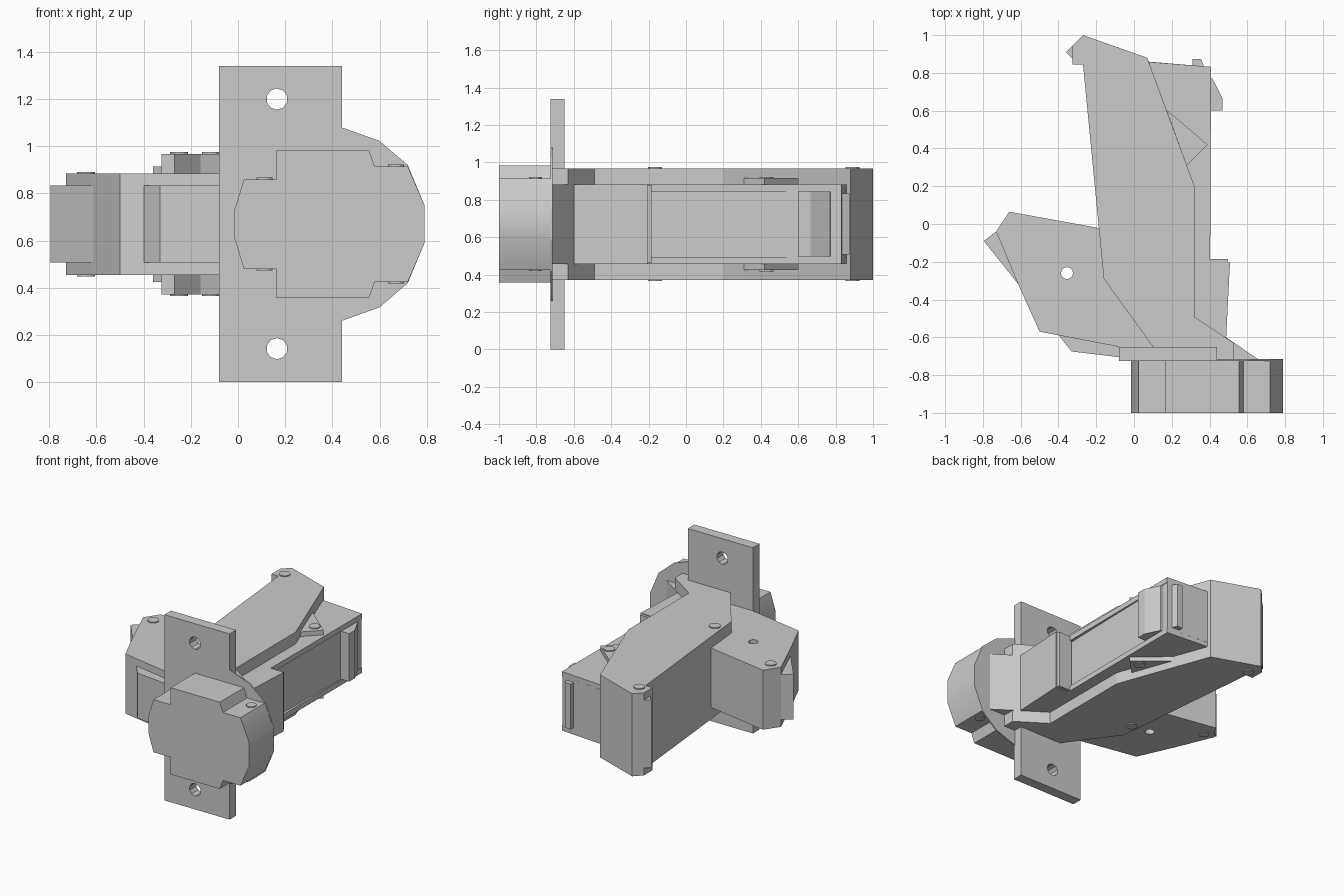
import bpy, bmesh, math
from mathutils import Matrix

if "Cube" in bpy.data.objects:
    bpy.data.objects.remove(bpy.data.objects["Cube"])

ZC = 0.67  # the model mirrors about this height


def finish(name, bm):
    bmesh.ops.recalc_face_normals(bm, faces=bm.faces)
    me = bpy.data.meshes.new(name)
    bm.to_mesh(me)
    bm.free()
    ob = bpy.data.objects.new(name, me)
    bpy.context.collection.objects.link(ob)
    return ob


def prism(name, pts, lo, hi, axis='z'):
    """Extrude an outline: (x, y) along z, or (x, z) along y."""
    bm = bmesh.new()
    vs = [bm.verts.new((a, b, lo) if axis == 'z' else (a, lo, b)) for a, b in pts]
    face = bm.faces.new(vs)
    ext = bmesh.ops.extrude_face_region(bm, geom=[face])
    d = (0, 0, hi - lo) if axis == 'z' else (0, hi - lo, 0)
    bmesh.ops.translate(bm, vec=d, verts=[g for g in ext['geom'] if isinstance(g, bmesh.types.BMVert)])
    return finish(name, bm)


def slab(name, pts, half):
    return prism(name, pts, ZC - half, ZC + half)


def mirrored(half_pts):
    """Close an (x, z offset) upper outline with its mirror image."""
    up = [(x, ZC + z) for x, z in half_pts]
    return up + [(x, ZC - z) for x, z in reversed(half_pts)]


def cylinder(name, loc, r, depth, sides, along_y=False):
    bm = bmesh.new()
    m = Matrix.Translation(loc)
    if along_y:
        m = m @ Matrix.Rotation(math.pi / 2, 4, 'X')
    bmesh.ops.create_cone(bm, cap_ends=True, segments=sides, radius1=r, radius2=r, depth=depth, matrix=m)
    return finish(name, bm)


def drill(ob, cutter):
    cutter.hide_render = True
    mod = ob.modifiers.new("hole", 'BOOLEAN')
    mod.object = cutter
    mod.operation = 'DIFFERENCE'
    mod.solver = 'EXACT'
    bpy.context.view_layer.objects.active = ob
    bpy.ops.object.modifier_apply(modifier=mod.name)
    bpy.data.objects.remove(cutter)


# Mounting plate with two screw holes
plate = prism("mounting_plate", [(-0.08, 0), (0.44, 0), (0.44, 1.34), (-0.08, 1.34)], -0.725, -0.65, 'y')
for z in (0.142, 1.2):
    drill(plate, cylinder("hole_cutter", (0.165, -0.69, z), 0.045, 0.3, 10, True))

# Thin rounded flange beside the plate
prism("round_flange", mirrored([(0.3, 0.41), (0.44, 0.41), (0.6, 0.353), (0.72, 0.25), (0.79, 0.082)]),
      -0.725, -0.715, 'y')

# Front plug with stepped sides and a rounded right end
plug = prism("front_plug", mirrored([(-0.015, 0.06), (0.025, 0.19), (0.163, 0.19), (0.163, 0.313),
             (0.555, 0.313), (0.58, 0.245), (0.72, 0.245), (0.79, 0.082)]), -1.0, -0.72, 'y')
bpy.ops.object.select_all(action='DESELECT')
plug.select_set(True)
bpy.context.view_layer.objects.active = plug
bpy.ops.object.shade_smooth_by_angle(angle=math.radians(30))

# Long centre housing
slab("main_housing", [(-0.27, 1.0), (0.07, 0.88), (0.28, 0.31), (0.32, 0.2), (0.32, -0.49), (0.53, -0.63),
     (0.53, -0.72), (0.1, -0.72), (0.1, -0.65), (-0.16, -0.29), (-0.27, 0.845), (-0.325, 0.845),
     (-0.325, 0.945)], 0.298)
slab("end_clip", [(-0.31, 0.96), (-0.36, 0.91), (-0.32, 0.87)], 0.245)

# Left angled housing with its through hole, side tab and lower tab
left = slab("left_housing", [(-0.66, 0.065), (-0.15, -0.028), (-0.12, -0.29), (0.13, -0.65), (-0.08, -0.65),
            (-0.5, -0.57), (-0.615, -0.315), (-0.73, -0.04)], 0.215)
drill(left, cylinder("hole_cutter", (-0.355, -0.26, ZC), 0.032, 1.0, 12))
slab("left_side_tab", [(-0.73, -0.04), (-0.795, -0.09), (-0.615, -0.315)], 0.163)
slab("left_lower_tab", [(-0.4, -0.588), (-0.33, -0.675), (-0.08, -0.705), (-0.04, -0.64), (-0.1, -0.64)], 0.163)

# Right housing: core with a lip above and below forming the shallow channel
slab("right_core", [(0.07, 0.86), (0.405, 0.832), (0.4, 0.6), (0.382, -0.2), (0.38, -0.5), (0.2, -0.5),
     (0.2, 0.3)], 0.18)
for name, lo in (("right_upper_lip", ZC + 0.175), ("right_lower_lip", ZC - 0.213)):
    prism(name, [(0.08, 0.858), (0.408, 0.832), (0.403, -0.2), (0.403, -0.5), (0.2, -0.5), (0.2, 0.3)],
          lo, lo + 0.038)

# Right foot block, its rib and end details
slab("right_foot", [(0.3, -0.2), (0.508, -0.205), (0.488, -0.6), (0.66, -0.718), (0.3, -0.718)], 0.213)
slab("right_foot_rib", [(0.39, -0.185), (0.497, -0.185), (0.5, -0.21), (0.39, -0.21)], 0.208)
slab("right_side_clip", [(0.4, 0.775), (0.415, 0.77), (0.468, 0.665), (0.468, 0.6), (0.395, 0.6)], 0.173)
slab("right_end_rib", [(0.31, 0.835), (0.31, 0.873), (0.355, 0.873), (0.37, 0.835)], 0.163)
slab("triangle_latch", [(0.172, 0.605), (0.39, 0.42), (0.28, 0.31)], 0.246)

# Low round pegs on the top and bottom surfaces: x, y, surface offset
pegs = {"end": (-0.25, 0.89, 0.298), "housing": (-0.115, -0.165, 0.298), "left": (-0.645, -0.045, 0.215),
        "latch": (0.31, 0.43, 0.246), "plug_left": (0.112, -0.775, 0.19), "plug_right": (0.67, -0.805, 0.245)}
for key, (x, y, dz) in pegs.items():
    r = 0.034 if key.startswith("plug") else 0.038
    for side, s in (("top", 1), ("bottom", -1)):
        cylinder(f"{key}_peg_{side}", (x, y, ZC + s * dz), r, 0.014, 12)
